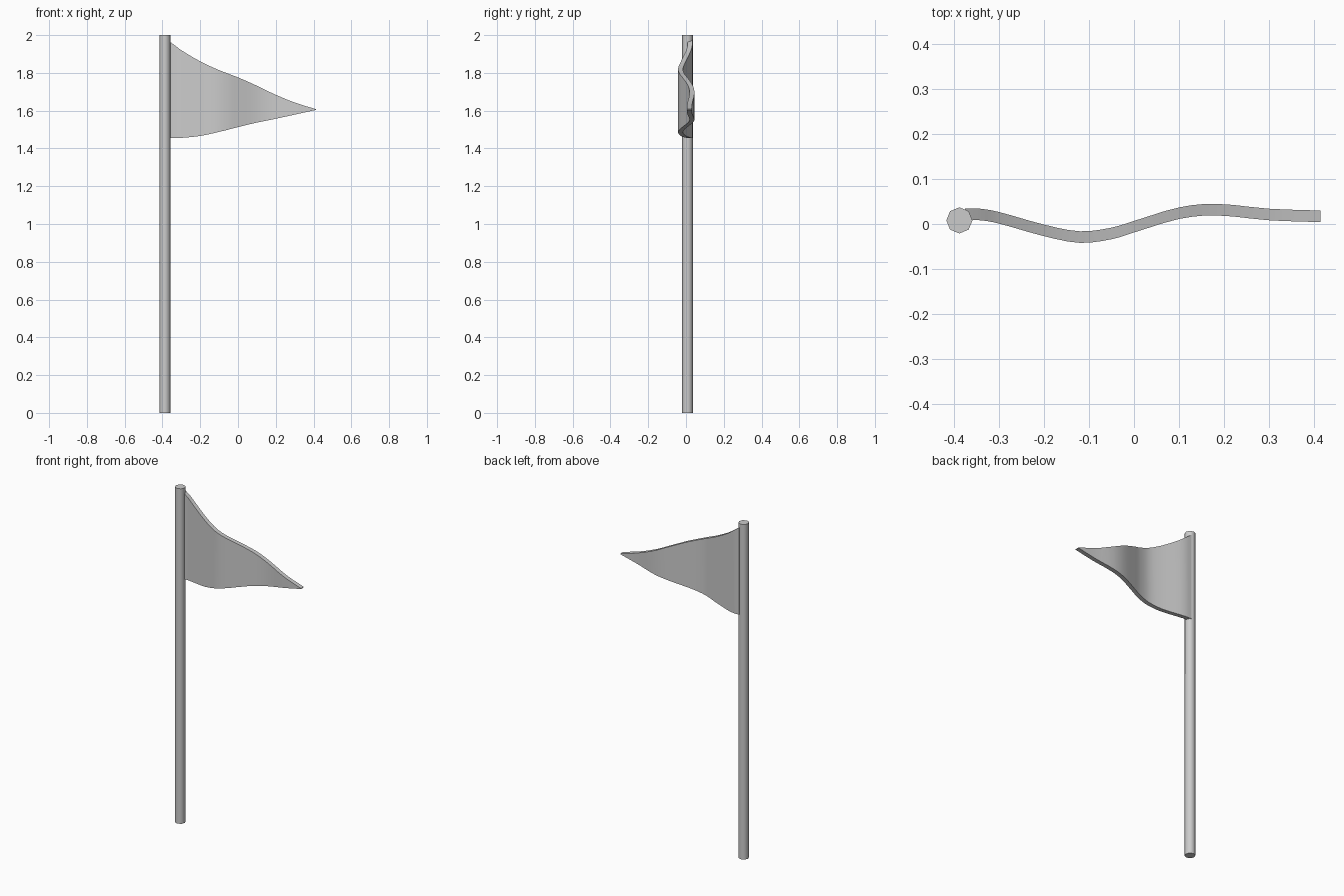
import bpy, bmesh, math

if "Cube" in bpy.data.objects:
    bpy.data.objects.remove(bpy.data.objects["Cube"])

def smooth(obj, angle):
    bpy.ops.object.select_all(action='DESELECT')
    obj.select_set(True)
    bpy.context.view_layer.objects.active = obj
    bpy.ops.object.shade_smooth_by_angle(angle=math.radians(angle))

# Eight-sided pole
bpy.ops.mesh.primitive_cylinder_add(vertices=8, radius=0.029, depth=2,
                                    location=(-0.387, 0.008, 1))
pole = bpy.context.object
pole.name = "pole"
smooth(pole, 50)

# Pennant stations: x, wave centre y, bottom z, top z
stations = [
    (-0.375, 0.021, 1.455, 1.975), (-0.34, 0.021, 1.455, 1.950),
    (-0.30, 0.014, 1.456, 1.920), (-0.20, -0.014, 1.466, 1.861),
    (-0.12, -0.029, 1.483, 1.823), (-0.05, -0.021, 1.500, 1.795),
    (0.00, -0.006, 1.513, 1.776), (0.10, 0.024, 1.537, 1.732),
    (0.18, 0.032, 1.553, 1.693), (0.30, 0.021, 1.579, 1.643),
    (0.413, 0.017, 1.604, 1.608)]

def spline(p, steps):
    """Catmull-Rom samples through the stations."""
    out = []
    for i in range(len(p) - 1):
        a, b, c, d = p[max(i - 1, 0)], p[i], p[i + 1], p[min(i + 2, len(p) - 1)]
        for s in range(steps):
            t = s / steps
            row = []
            for k in range(4):
                # tangents allow for uneven station spacing
                m0 = (c[k] - a[k]) / (c[0] - a[0]) * (c[0] - b[0])
                m1 = (d[k] - b[k]) / (d[0] - b[0]) * (c[0] - b[0])
                row.append((2*t**3 - 3*t**2 + 1) * b[k] + (t**3 - 2*t**2 + t) * m0
                           + (3*t**2 - 2*t**3) * c[k] + (t**3 - t**2) * m1)
            out.append(row)
    return out + [p[-1]]

# Waving pennant, a thick sheet lofted from rectangular sections
half = 0.0128
bm = bmesh.new()
rings = [[bm.verts.new(v) for v in ((x, y - half, lo), (x, y + half, lo),
                                    (x, y + half, hi), (x, y - half, hi))]
         for x, y, lo, hi in spline(stations, 3)]
for a, b in zip(rings, rings[1:]):
    for k in range(4):
        j = (k + 1) % 4
        bm.faces.new((a[k], a[j], b[j], b[k]))
bm.faces.new(rings[0])
bm.faces.new(rings[-1])
bmesh.ops.recalc_face_normals(bm, faces=bm.faces)
mesh = bpy.data.meshes.new("pennant")
bm.to_mesh(mesh)
bm.free()
pennant = bpy.data.objects.new("pennant", mesh)
bpy.context.collection.objects.link(pennant)
smooth(pennant, 40)
